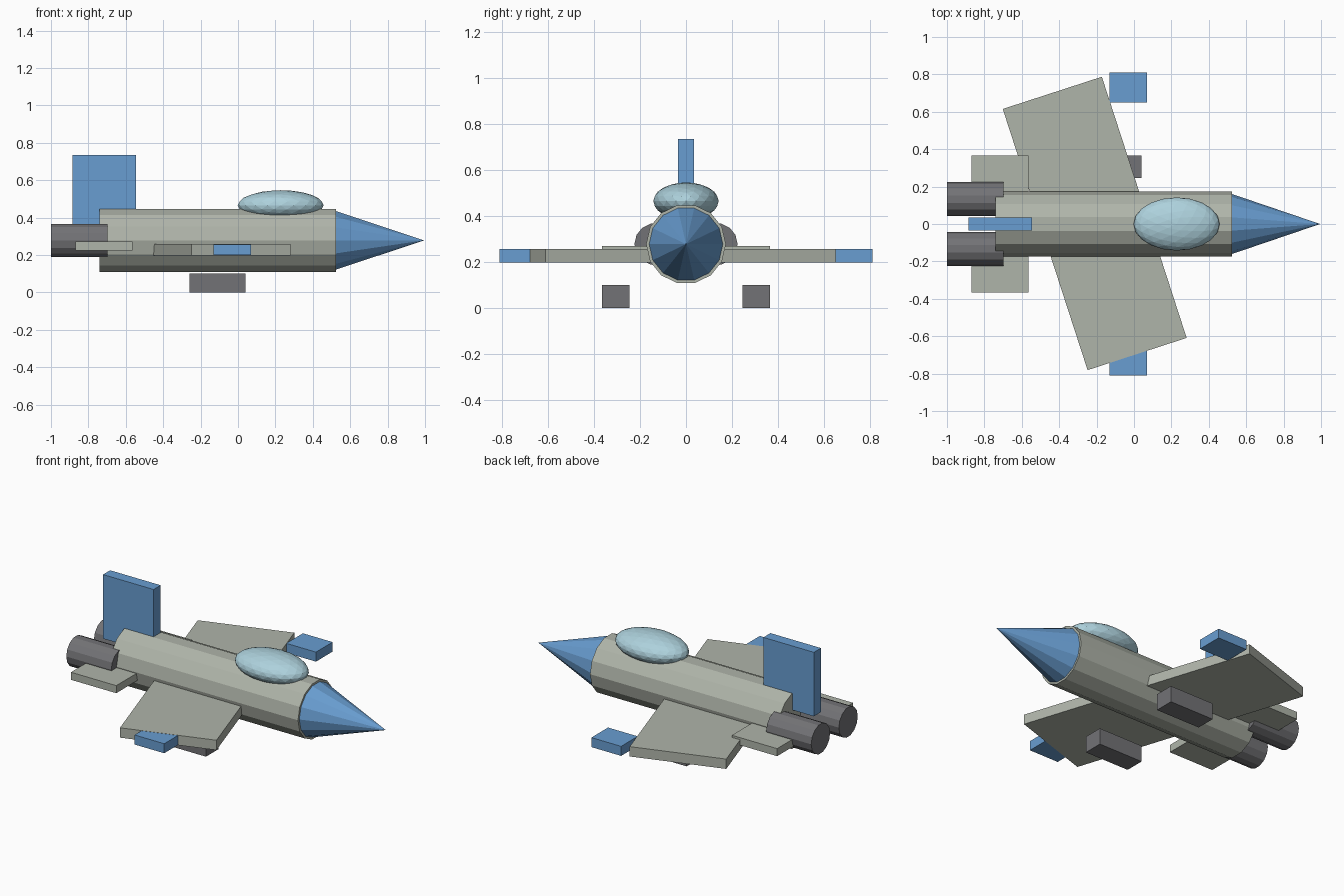
import bpy
import bmesh
from math import radians
from mathutils import Matrix, Vector

cube = bpy.data.objects.get("Cube")
if cube:
    bpy.data.objects.remove(cube, do_unlink=True)


def material(name, rgb):
    mat = bpy.data.materials.new(name)
    mat.use_nodes = True
    mat.diffuse_color = (*rgb, 1)
    mat.node_tree.nodes["Principled BSDF"].inputs["Base Color"].default_value = (*rgb, 1)
    return mat


hull_grey = material("hull grey", (0.43, 0.46, 0.40))
trim_blue = material("trim blue", (0.14, 0.34, 0.64))
dark_grey = material("dark grey", (0.17, 0.17, 0.18))
glass_blue = material("glass blue", (0.42, 0.64, 0.72))


def finish(name, bm, mat):
    mesh = bpy.data.meshes.new(name)
    bm.to_mesh(mesh)
    bm.free()
    mesh.materials.append(mat)
    obj = bpy.data.objects.new(name, mesh)
    bpy.context.collection.objects.link(obj)
    return obj


def box(name, mat, centre, size, turn=0):
    """Box turned about the vertical axis by some degrees."""
    bm = bmesh.new()
    place = (Matrix.Translation(centre) @ Matrix.Rotation(radians(turn), 4, "Z")
             @ Matrix.Diagonal((*size, 1)))
    bmesh.ops.create_cube(bm, size=1, matrix=place)
    return finish(name, bm, mat)


def tube(name, mat, back, front, y, z, radius, tip_radius, sides=14):
    """Cylinder or cone lying along x from back to front."""
    bm = bmesh.new()
    place = (Matrix.Translation(((back + front) / 2, y, z))
             @ Matrix.Rotation(radians(90), 4, "Y"))
    bmesh.ops.create_cone(bm, cap_ends=True, segments=sides, radius1=radius,
                          radius2=tip_radius, depth=front - back, matrix=place)
    return finish(name, bm, mat)


AXIS_Z = 0.278

# Body and nose
tube("fuselage", hull_grey, -0.74, 0.525, 0, AXIS_Z, 0.173, 0.173)
tube("nose_cone", trim_blue, 0.525, 0.995, 0, AXIS_Z, 0.16, 0)

# Canopy
bm = bmesh.new()
bmesh.ops.create_icosphere(bm, subdivisions=3, radius=1,
                           matrix=Matrix.Translation((0.228, 0, 0.465))
                           @ Matrix.Diagonal((0.23, 0.142, 0.081, 1)))
finish("canopy", bm, glass_blue)

# One skewed wing slab and the tail fin
box("wing", hull_grey, (-0.21, 0.003, 0.228), (0.557, 1.468, 0.06), 18)
box("tail_fin", trim_blue, (-0.715, 0, 0.54), (0.34, 0.068, 0.39))

# Paired parts
for side, s in (("left", 1), ("right", -1)):
    tube(side + "_engine", dark_grey, -1, -0.697, 0.133 * s, AXIS_Z, 0.091, 0.091)
    box(side + "_tailplane", hull_grey, (-0.717, 0.225 * s, 0.248), (0.305, 0.28, 0.046))
    box(side + "_wingtip_block", trim_blue, (-0.03, 0.73 * s, 0.228), (0.2, 0.16, 0.058))
    box(side + "_underwing_pod", dark_grey, (-0.11, 0.305 * s, 0.05), (0.3, 0.12, 0.1))
